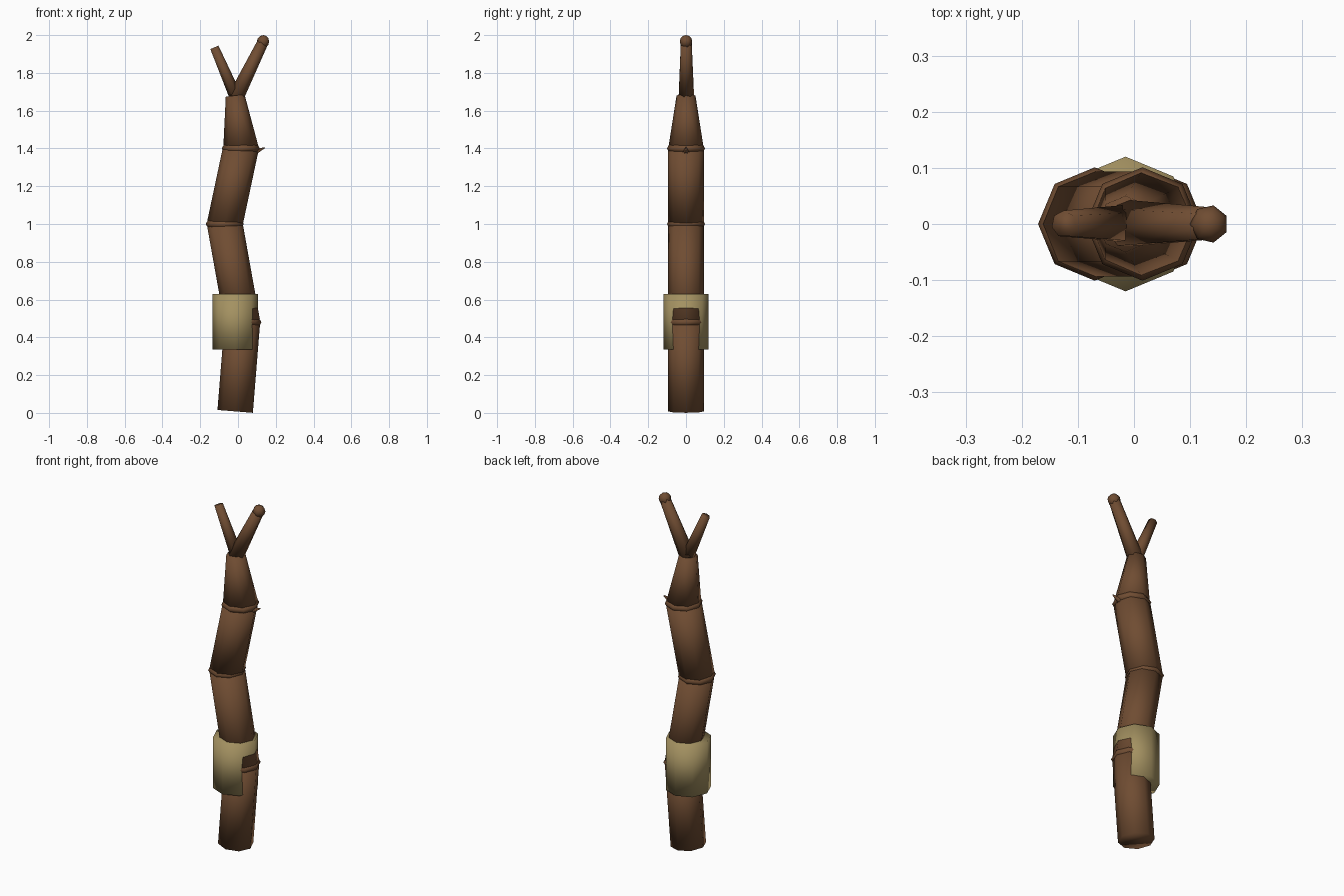
import bpy, bmesh, math
from mathutils import Matrix, Vector

cube = bpy.data.objects.get("Cube")
if cube:
    bpy.data.objects.remove(cube, do_unlink=True)


def material(name, rgb):
    mat = bpy.data.materials.new(name)
    mat.use_nodes = True
    mat.diffuse_color = (*rgb, 1)
    bsdf = mat.node_tree.nodes["Principled BSDF"]
    bsdf.inputs["Base Color"].default_value = (*rgb, 1)
    bsdf.inputs["Roughness"].default_value = 0.9
    return mat


bark = material("brown bark", (0.16, 0.073, 0.032))
cloth = material("tan cloth", (0.37, 0.285, 0.12))


def finish(bm, name, mat):
    bmesh.ops.recalc_face_normals(bm, faces=bm.faces)
    for face in bm.faces:
        face.smooth = True
    mesh = bpy.data.meshes.new(name)
    bm.to_mesh(mesh)
    bm.free()
    mesh.materials.append(mat)
    obj = bpy.data.objects.new(name, mesh)
    bpy.context.collection.objects.link(obj)
    return obj


def limb(name, start, end, r1, r2, sides=8, mat=bark):
    """Tapered capped cylinder between two (x, z) points."""
    a, b = Vector((start[0], 0, start[1])), Vector((end[0], 0, end[1]))
    d = b - a
    place = (Matrix.Translation((a + b) / 2)
             @ Matrix.Rotation(math.atan2(d.x, d.z), 4, 'Y'))
    bm = bmesh.new()
    bmesh.ops.create_cone(bm, cap_ends=True, segments=sides, radius1=r1,
                          radius2=r2, depth=d.length, matrix=place)
    return finish(bm, name, mat)


def ring(name, x, z, major=0.079, minor=0.022, sides=8, tube=6):
    """Faceted band around a joint of the trunk."""
    bm = bmesh.new()
    loops = []
    for i in range(sides):
        a = math.tau * i / sides
        loop = []
        for j in range(tube):
            t = math.tau * j / tube
            r = major + minor * math.cos(t)
            loop.append(bm.verts.new((x + r * math.cos(a), r * math.sin(a),
                                      z + minor * math.sin(t))))
        loops.append(loop)
    for i in range(sides):
        p, q = loops[i], loops[(i + 1) % sides]
        for j in range(tube):
            k = (j + 1) % tube
            bm.faces.new((p[j], q[j], q[k], p[k]))
    return finish(bm, name, bark)


# Crooked trunk, one straight piece between each pair of joints
foot, knee, waist, neck, crown = ((-0.015, 0.008), (0.023, 0.48), (-0.07, 1.0),
                                  (0.015, 1.4), (-0.015, 1.68))
limb("lower_trunk", foot, knee, 0.094, 0.094)
limb("middle_trunk", knee, waist, 0.094, 0.094)
limb("upper_trunk", waist, neck, 0.094, 0.094)
limb("trunk_tip", neck, crown, 0.094, 0.05)

# Bands at the joints
ring("lower_ring", *knee)
ring("middle_ring", *waist)
ring("upper_ring", *neck)

# Cloth grip, with the bent trunk poking through on one side
limb("cloth_grip", (-0.015, 0.335), (-0.015, 0.63), 0.12, 0.12, mat=cloth)

# Forked top with a knob on the longer branch
limb("right_branch", (-0.015, 1.68), (-0.125, 1.935), 0.034, 0.024, 7)
limb("left_branch", (-0.012, 1.67), (0.133, 1.965), 0.043, 0.03, 7)
bm = bmesh.new()
bmesh.ops.create_uvsphere(bm, u_segments=7, v_segments=6, radius=0.034,
                          matrix=Matrix.Translation((0.134, 0, 1.966))
                          @ Matrix.Rotation(math.pi / 2, 4, 'Z'))
finish(bm, "branch_knob", bark)

# Thorn below the top band
limb("thorn", (0.06, 1.37), (0.142, 1.404), 0.025, 0.003, 6)
